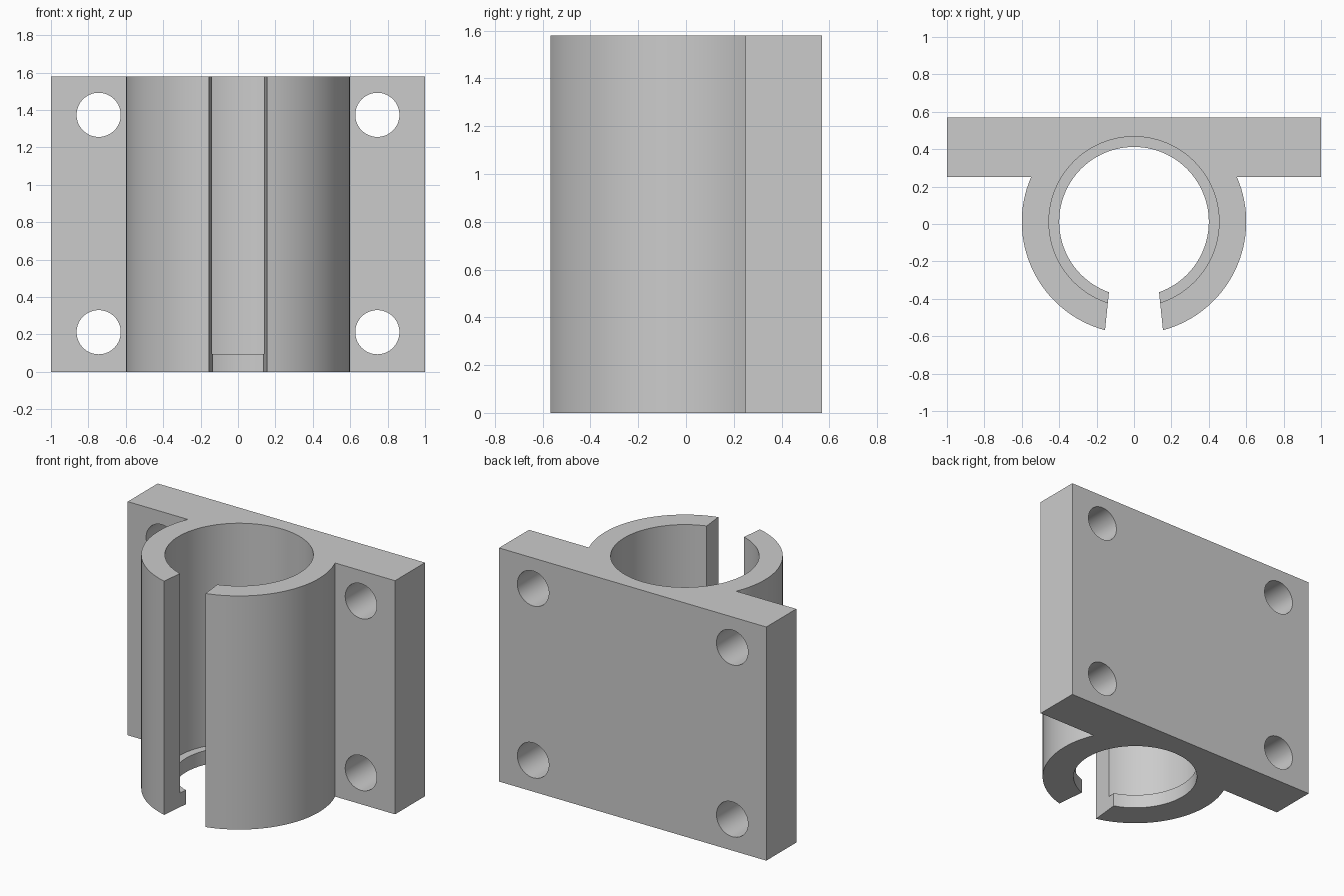
import bpy, bmesh, math

if "Cube" in bpy.data.objects:
    bpy.data.objects.remove(bpy.data.objects["Cube"])

H = 1.58                  # overall height
CY = 0.012                # tube centre in y
R_OUT, R_BORE, R_LIP = 0.6, 0.455, 0.4
LIP_H = 0.095             # height of the inner stop ring
PLATE_Y0, PLATE_Y1 = 0.25, 0.57

grey = bpy.data.materials.new("light grey")
grey.diffuse_color = (0.6, 0.6, 0.6, 1)
grey.use_nodes = True
grey.node_tree.nodes["Principled BSDF"].inputs["Base Color"].default_value = grey.diffuse_color


def arc(r, a0, a1, n):
    return [(r * math.cos(a0 + (a1 - a0) * i / n),
             CY + r * math.sin(a0 + (a1 - a0) * i / n)) for i in range(n + 1)]


def extrude_profile(name, pts, z0, z1):
    bm = bmesh.new()
    face = bm.faces.new([bm.verts.new((x, y, z0)) for x, y in pts])
    top = bmesh.ops.extrude_face_region(bm, geom=[face])["geom"]
    bmesh.ops.translate(bm, vec=(0, 0, z1 - z0),
                        verts=[v for v in top if isinstance(v, bmesh.types.BMVert)])
    bmesh.ops.recalc_face_normals(bm, faces=bm.faces)
    mesh = bpy.data.meshes.new(name)
    bm.to_mesh(mesh)
    bm.free()
    mesh.materials.append(grey)
    obj = bpy.data.objects.new(name, mesh)
    bpy.context.collection.objects.link(obj)
    return obj


def cylinder_cutter(name, r, depth, loc, rot=(0, 0, 0), sides=64):
    bpy.ops.mesh.primitive_cylinder_add(vertices=sides, radius=r, depth=depth,
                                        location=loc, rotation=rot)
    obj = bpy.context.object
    obj.name = name
    obj.hide_render = True
    obj.data.materials.append(grey)
    return obj


def cut(target, cutter):
    bpy.ops.object.select_all(action='DESELECT')
    bpy.context.view_layer.objects.active = target
    target.select_set(True)
    mod = target.modifiers.new("cut", 'BOOLEAN')
    mod.operation = 'DIFFERENCE'
    mod.solver = 'EXACT'
    mod.object = cutter
    bpy.ops.object.modifier_apply(modifier=mod.name)
    bpy.data.objects.remove(cutter, do_unlink=True)


# Mounting plate and slotted tube as one outline
join = math.asin((PLATE_Y0 - CY) / R_OUT)          # tube meets plate
slot_out = math.pi / 2 - math.asin(0.155 / R_OUT)  # slot edge, outside
slot_in = math.pi / 2 - math.asin(0.134 / R_LIP)   # slot edge, inside
outline = [(1, PLATE_Y0), (1, PLATE_Y1), (-1, PLATE_Y1), (-1, PLATE_Y0)]
outline += arc(R_OUT, math.pi - join, math.pi + slot_out, 32)
outline += arc(R_LIP, math.pi + slot_in, -slot_in, 96)
outline += arc(R_OUT, -slot_out, join, 32)
clamp = extrude_profile("tube_bracket", outline, 0, H)

# Wider bore above the stop ring
cut(clamp, cylinder_cutter("bore_cutter", R_BORE, 2,
                           (0, CY, LIP_H + 1), sides=96))

# Four screw holes
for x in (-0.745, 0.745):
    for z in (0.212, 1.374):
        cut(clamp, cylinder_cutter("hole_cutter", 0.118, 0.8, (x, 0.41, z),
                                   (math.pi / 2, 0, 0)))

# Smooth curved walls, keep edges sharp
bpy.ops.object.select_all(action='DESELECT')
clamp.select_set(True)
bpy.context.view_layer.objects.active = clamp
bpy.ops.object.shade_smooth_by_angle(angle=math.radians(30))
